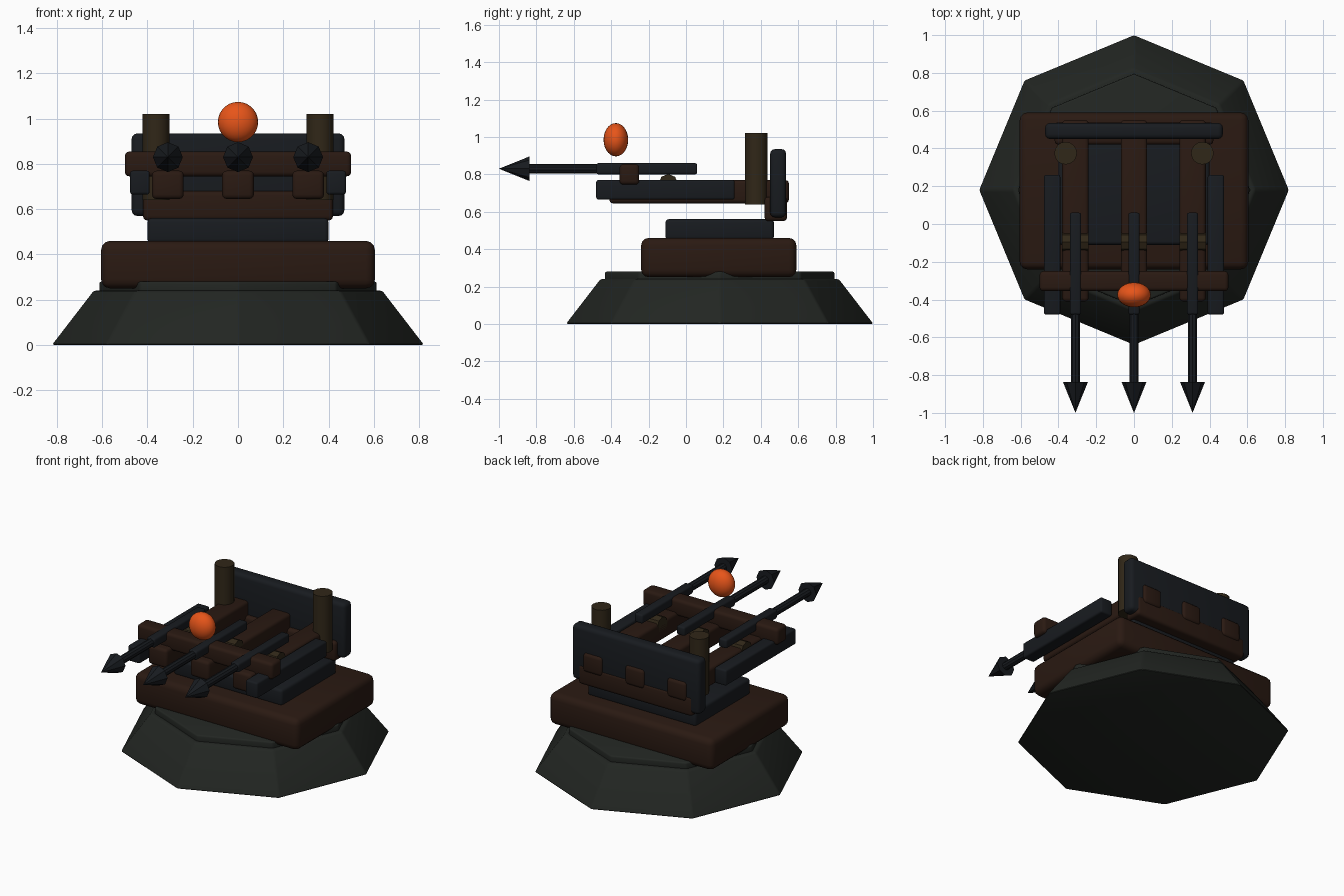
import bpy, bmesh, math
from mathutils import Matrix

cube = bpy.data.objects.get("Cube")
if cube:
    bpy.data.objects.remove(cube, do_unlink=True)


def material(name, rgb, rough=0.8):
    m = bpy.data.materials.new(name)
    m.use_nodes = True
    m.diffuse_color = (*rgb, 1)
    bsdf = m.node_tree.nodes["Principled BSDF"]
    bsdf.inputs["Base Color"].default_value = (*rgb, 1)
    bsdf.inputs["Roughness"].default_value = rough
    return m


STONE = material("dark_stone", (0.016, 0.019, 0.016))
WOOD = material("dark_wood", (0.023, 0.010, 0.006))
IRON = material("dark_iron", (0.009, 0.011, 0.014))
BRONZE = material("bronze", (0.030, 0.020, 0.009))
EMBER = material("ember", (0.8, 0.09, 0.01), 0.5)


def finish(name, bm, mat, bevel=0.0):
    """Round the edges, then turn the bmesh into a shaded object."""
    if bevel:
        bmesh.ops.bevel(bm, geom=bm.edges[:], offset=bevel, segments=3,
                        profile=0.5, affect='EDGES', clamp_overlap=True)
    mesh = bpy.data.meshes.new(name)
    bm.to_mesh(mesh)
    bm.free()
    mesh.materials.append(mat)
    ob = bpy.data.objects.new(name, mesh)
    bpy.context.collection.objects.link(ob)
    bpy.ops.object.select_all(action='DESELECT')
    ob.select_set(True)
    bpy.context.view_layer.objects.active = ob
    bpy.ops.object.shade_smooth_by_angle(angle=math.radians(32))
    return ob


def box(name, xs, ys, zs, mat, bevel=0.02):
    bm = bmesh.new()
    bmesh.ops.create_cube(bm, size=1)
    spans = (xs, ys, zs)
    bmesh.ops.scale(bm, vec=[b - a for a, b in spans], verts=bm.verts)
    bmesh.ops.translate(bm, vec=[(a + b) / 2 for a, b in spans], verts=bm.verts)
    return finish(name, bm, mat, bevel)


def cone(name, centre, r1, r2, depth, mat, sides, axis='Z', bevel=0.0):
    """Cylinder or cone; axis Y points its r2 end to the front."""
    turn = {'Z': Matrix(),
            'Y': Matrix.Rotation(math.pi / 2, 4, 'X'),
            'X': Matrix.Rotation(math.pi / 2, 4, 'Y')}[axis]
    bm = bmesh.new()
    bmesh.ops.create_cone(bm, cap_ends=True, segments=sides, radius1=r1,
                          radius2=r2, depth=depth,
                          matrix=Matrix.Translation(centre) @ turn)
    return finish(name, bm, mat, bevel)


# Octagonal plinth
cone("plinth", (0, 0.18, 0.12), 0.825, 0.64, 0.24, STONE, 8, bevel=0.012)
cone("plinth_cap", (0, 0.18, 0.25), 0.615, 0.615, 0.06, STONE, 8, bevel=0.01)

# Turntable
box("turntable", (-0.605, 0.605), (-0.24, 0.59), (0.25, 0.46), WOOD, 0.04)
box("turntable_plate", (-0.4, 0.4), (-0.11, 0.47), (0.45, 0.56), IRON, 0.018)

# Rear beam, shield and front crossbeam
box("rear_beam", (-0.42, 0.42), (0.42, 0.54), (0.55, 0.68), WOOD)
box("rear_shield", (-0.47, 0.47), (0.45, 0.535), (0.57, 0.935), IRON, 0.025)
box("front_crossbeam", (-0.5, 0.5), (-0.355, -0.25), (0.745, 0.855), WOOD)

# Three launch rails, each with a roller and a bolt
for side, x in (("right", -0.31), ("centre", 0), ("left", 0.31)):
    box(side + "_launch_rail", (x - 0.07, x + 0.07), (-0.41, 0.55),
        (0.645, 0.77), WOOD)
    cone(side + "_roller", (x, -0.095, 0.75), 0.052, 0.052, 0.14, BRONZE, 8, 'X')
    box(side + "_bolt_guide", (x - 0.03, x + 0.03), (-0.48, 0.06),
        (0.8, 0.86), IRON, 0.012)
    cone(side + "_bolt_shaft", (x, -0.63, 0.83), 0.026, 0.026, 0.44, IRON, 10, 'Y')
    cone(side + "_bolt_head", (x, -0.918, 0.83), 0.066, 0, 0.164, IRON, 8, 'Y')

# Side bars and rear posts
for side, s in (("left", 1), ("right", -1)):
    box(side + "_side_bar", sorted((s * 0.39, s * 0.477)), (-0.48, 0.26),
        (0.665, 0.77), IRON, 0.012)
    cone(side + "_post", (s * 0.362, 0.375, 0.83), 0.06, 0.06, 0.38, BRONZE, 16)

# Floating ember
bm = bmesh.new()
bmesh.ops.create_uvsphere(bm, u_segments=24, v_segments=14, radius=0.089)
bmesh.ops.scale(bm, vec=(1, 0.74, 1), verts=bm.verts)
bmesh.ops.translate(bm, vec=(0, -0.375, 0.985), verts=bm.verts)
finish("ember", bm, EMBER)
